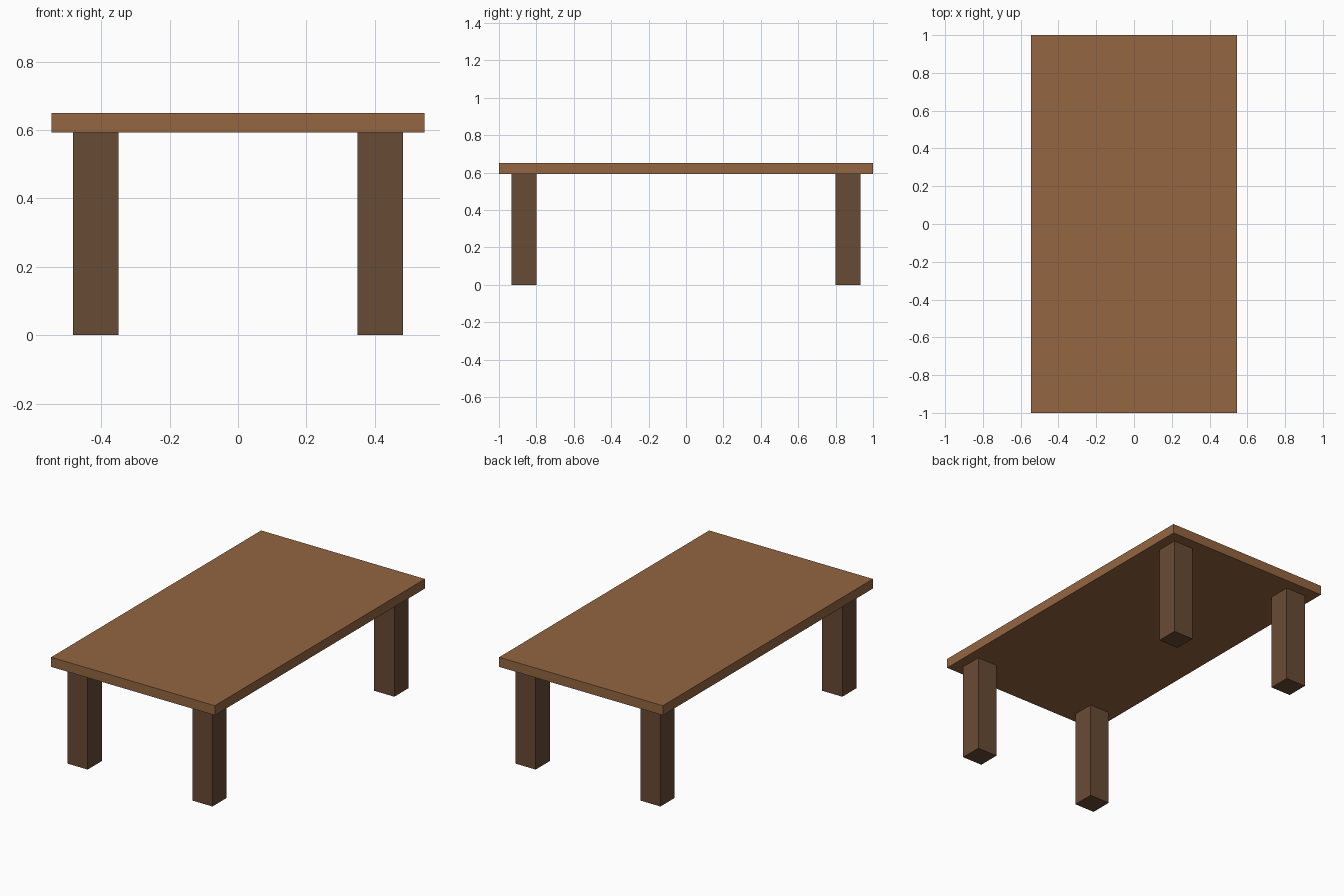
import bpy

if "Cube" in bpy.data.objects:
    bpy.data.objects.remove(bpy.data.objects["Cube"])

def material(name, rgb):
    m = bpy.data.materials.new(name)
    m.diffuse_color = (*rgb, 1.0)
    m.use_nodes = True
    m.node_tree.nodes["Principled BSDF"].inputs["Base Color"].default_value = m.diffuse_color
    return m

def box(name, centre, size, mat):
    bpy.ops.mesh.primitive_cube_add(size=1, location=centre)
    ob = bpy.context.object
    ob.name = name
    ob.scale = size
    bpy.ops.object.transform_apply(location=False, rotation=False, scale=True)
    ob.data.materials.append(mat)
    return ob

top_wood = material("light brown wood", (0.292, 0.133, 0.053))
leg_wood = material("dark brown wood", (0.141, 0.069, 0.036))

HEIGHT, THICK = 0.65, 0.058
LEG_H = HEIGHT - THICK

# Tabletop slab
box("tabletop", (0, 0, HEIGHT - THICK / 2), (1.092, 2.0, THICK), top_wood)

# Four square legs, inset from the corners
for y_name, sy in (("front", -1), ("back", 1)):
    for x_name, sx in (("left", -1), ("right", 1)):
        box(f"{y_name}_{x_name}_leg", (sx * 0.416, sy * 0.866, LEG_H / 2),
            (0.134, 0.134, LEG_H), leg_wood)
